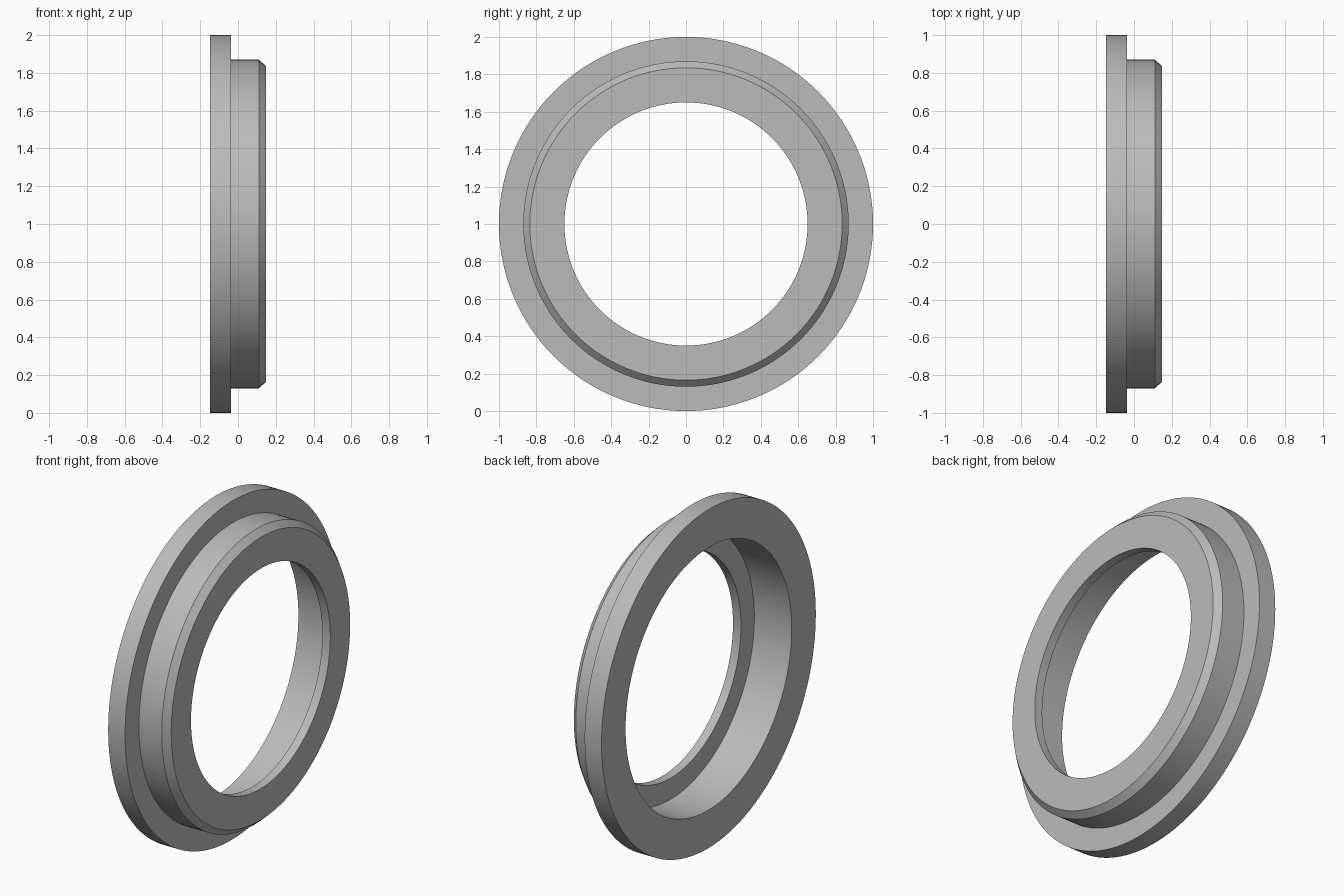
import bpy
import bmesh
from math import radians, tau
from mathutils import Vector

cube = bpy.data.objects.get("Cube")
if cube:
    bpy.data.objects.remove(cube, do_unlink=True)

# Plain grey metal
metal = bpy.data.materials.new("grey_metal")
metal.use_nodes = True
grey = (0.5, 0.5, 0.5, 1)
metal.diffuse_color = grey
metal.node_tree.nodes["Principled BSDF"].inputs["Base Color"].default_value = grey

# Closed cross-section as (x, radius): flange, chamfered body, inner lip, counterbore
section = [
    (-0.148, 1.0), (-0.038, 1.0),
    (-0.038, 0.87), (0.111, 0.87), (0.148, 0.835),
    (0.148, 0.65), (0.096, 0.65),
    (0.096, 0.775), (-0.148, 0.775),
]


def lathe(name, profile, steps=128):
    """Revolve a closed profile around the x axis, at a height of one unit."""
    bm = bmesh.new()
    verts = [bm.verts.new((x, 0, 1 + r)) for x, r in profile]
    edges = [bm.edges.new((a, b)) for a, b in zip(verts, verts[1:] + verts[:1])]
    bmesh.ops.spin(bm, geom=verts + edges, cent=Vector((0, 0, 1)), axis=(1, 0, 0),
                   angle=tau, steps=steps, use_merge=True)
    bmesh.ops.remove_doubles(bm, verts=bm.verts[:], dist=0.0001)
    bmesh.ops.recalc_face_normals(bm, faces=bm.faces[:])
    mesh = bpy.data.meshes.new(name)
    bm.to_mesh(mesh)
    bm.free()
    mesh.materials.append(metal)
    obj = bpy.data.objects.new(name, mesh)
    bpy.context.collection.objects.link(obj)
    return obj


ring = lathe("flanged_ring", section)

# Smooth round walls with crisp rims
bpy.ops.object.select_all(action="DESELECT")
ring.select_set(True)
bpy.context.view_layer.objects.active = ring
bpy.ops.object.shade_smooth_by_angle(angle=radians(30))
